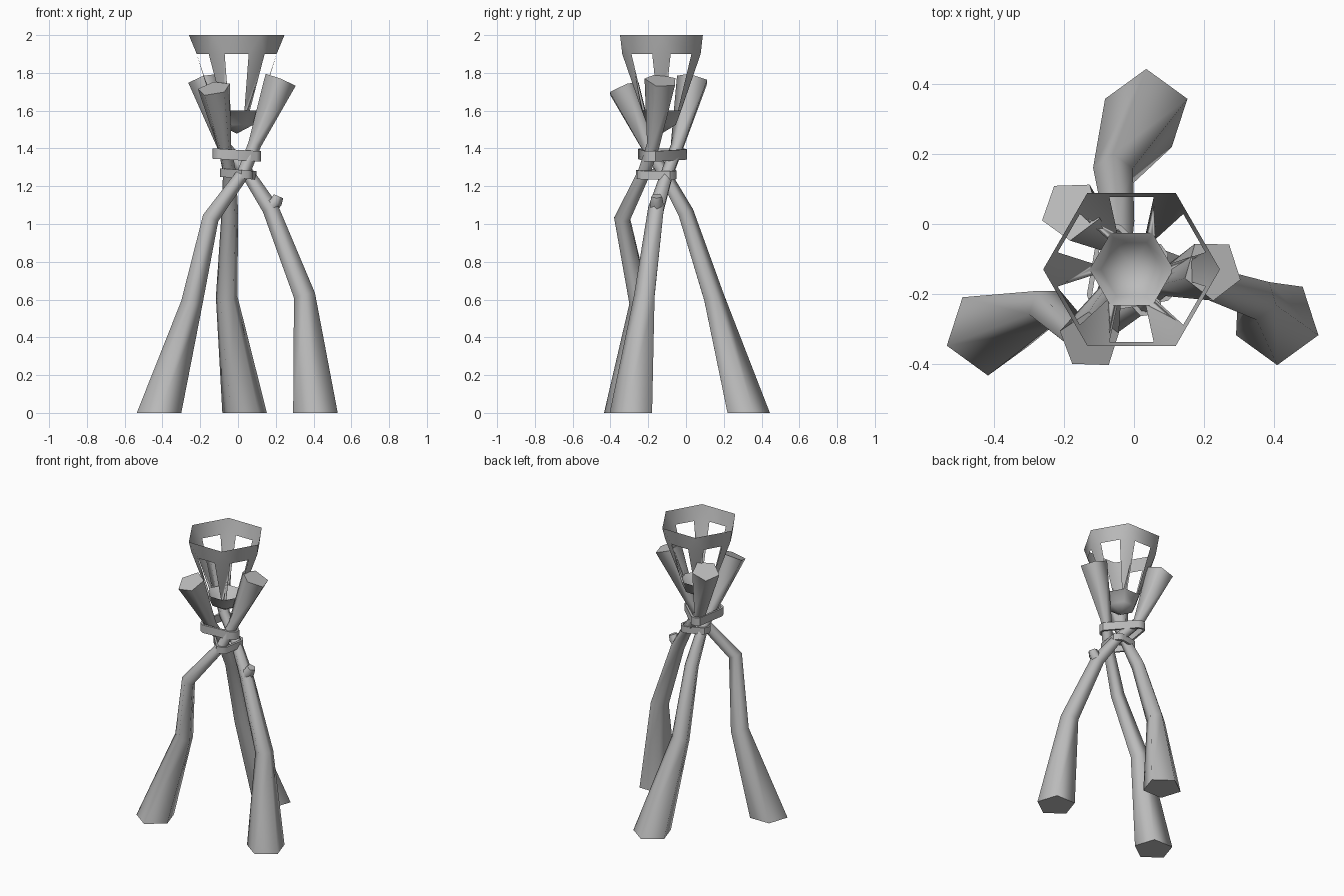
import bpy, bmesh, math
from mathutils import Vector

if "Cube" in bpy.data.objects:
    bpy.data.objects.remove(bpy.data.objects["Cube"])

grey = bpy.data.materials.new("plain grey")
grey.diffuse_color = (0.5, 0.5, 0.5, 1)
grey.use_nodes = True
grey.node_tree.nodes["Principled BSDF"].inputs["Base Color"].default_value = grey.diffuse_color


def finish(name, bm, angle):
    bmesh.ops.remove_doubles(bm, verts=bm.verts, dist=0.0005)
    bmesh.ops.recalc_face_normals(bm, faces=bm.faces)
    me = bpy.data.meshes.new(name)
    bm.to_mesh(me)
    bm.free()
    ob = bpy.data.objects.new(name, me)
    bpy.context.collection.objects.link(ob)
    me.materials.append(grey)
    bpy.ops.object.select_all(action='DESELECT')
    ob.select_set(True)
    bpy.context.view_layer.objects.active = ob
    bpy.ops.object.shade_smooth_by_angle(angle=math.radians(angle))
    return ob


def bridge(bm, a, b):
    n = len(a)
    for i in range(n):
        bm.faces.new((a[i], a[(i + 1) % n], b[(i + 1) % n], b[i]))


def tube(name, path, radii, phase, level_start=True, sides=5):
    """Capped tube with rings set square to the path."""
    bm = bmesh.new()
    pts = [Vector(p) for p in path]
    rings = []
    for i, p in enumerate(pts):
        t = Vector((0, 0, 1))
        if i or not level_start:
            before = (p - pts[i - 1]).normalized() if i else Vector()
            after = (pts[i + 1] - p).normalized() if i + 1 < len(pts) else Vector()
            t = (before + after).normalized()
        q = Vector((0, 0, 1)).rotation_difference(t)
        ring = []
        for k in range(sides):
            a = math.radians(phase) + k * math.tau / sides
            ring.append(bm.verts.new(p + q @ (Vector((math.cos(a), math.sin(a), 0)) * radii[i])))
        rings.append(ring)
    for a, b in zip(rings, rings[1:]):
        bridge(bm, a, b)
    bm.faces.new(rings[0])
    bm.faces.new(rings[-1])
    return finish(name, bm, 75)


# Three crossing legs
legs = {
    "right_leg": ([(0.41, -0.28, 0), (0.352, -0.215, 0.62), (0.172, -0.155, 1.08),
                   (0.055, -0.10, 1.26), (-0.075, -0.045, 1.41), (-0.18, 0.04, 1.765)], 270),
    "left_leg": ([(-0.418, -0.31, 0), (-0.245, -0.24, 0.58), (-0.145, -0.335, 1.03),
                  (0.03, -0.22, 1.27), (0.088, -0.17, 1.42), (0.225, -0.13, 1.76)], 270),
    "back_leg": ([(0.035, 0.32, 0), (-0.06, 0.143, 0.61), (-0.043, -0.005, 1.06),
                  (-0.045, -0.12, 1.27), (-0.07, -0.20, 1.40), (-0.127, -0.335, 1.718)], 90),
}
for name, (path, phase) in legs.items():
    tube(name, path, (0.124, 0.06, 0.046, 0.036, 0.037, 0.09), phase)

# Branch stub on the right leg
tube("branch_stub", [(0.165, -0.155, 1.08), (0.20, -0.155, 1.12), (0.212, -0.155, 1.148)],
     (0.04, 0.036, 0.03), 0, level_start=False)


# Bindings wrapped round the legs
def binding(name, centres, z, height, tilt, r=0.05):
    bm = bmesh.new()
    rings = [[], [], [], []]
    n = 9
    for k in range(n):
        a = k * math.tau / n + 0.3
        d = Vector((math.cos(a), math.sin(a)))
        c = max((Vector(p) for p in centres), key=lambda p: p.dot(d))
        for ring, (rad, h) in zip(rings, ((r, 0), (r, height), (r - 0.015, height), (r - 0.015, 0))):
            p = c + d * rad
            zz = z + h - height / 2 + tilt * p.x
            ring.append(bm.verts.new((p.x, p.y, zz)))
    for i in range(4):
        bridge(bm, rings[i], rings[(i + 1) % 4])
    finish(name, bm, 45)


binding("upper_binding", [(-0.065, -0.045), (0.075, -0.175), (-0.085, -0.205)], 1.365, 0.055, -0.06)
binding("lower_binding", [(-0.045, -0.12), (0.05, -0.10), (0.03, -0.215)], 1.265, 0.045, -0.08)

# Hexagonal fire basket: rim, six corner struts and bowl
CX, CY = -0.007, -0.13
bm = bmesh.new()


def pt(r, deg, z):
    a = math.radians(deg)
    return bm.verts.new((CX + r * math.cos(a), CY + r * math.sin(a), z))


hexa = range(0, 360, 60)
top = [pt(0.253, a, 2.0) for a in hexa]
low_a = [pt(0.217, a - 13, 1.9) for a in hexa]
low_b = [pt(0.217, a + 13, 1.9) for a in hexa]
bowl = [pt(0.12, a, 1.6) for a in hexa]
mid = [pt(0.088, a, 1.525) for a in hexa]
tip = pt(0, 0, 1.478)
for i in range(6):
    j = (i + 1) % 6
    bm.faces.new((top[i], top[j], low_a[j], low_b[i]))
    bm.faces.new((top[i], low_b[i], low_a[i]))
    # strut narrowing down to a corner of the bowl
    foot_a = bm.verts.new(bowl[i].co.lerp(bowl[i - 1].co, 0.16))
    foot_b = bm.verts.new(bowl[i].co.lerp(bowl[j].co, 0.16))
    bm.faces.new((low_a[i], low_b[i], foot_b, bowl[i], foot_a))
    bm.faces.new((mid[i], mid[j], tip))
bridge(bm, bowl, mid)
finish("fire_basket", bm, 62)
